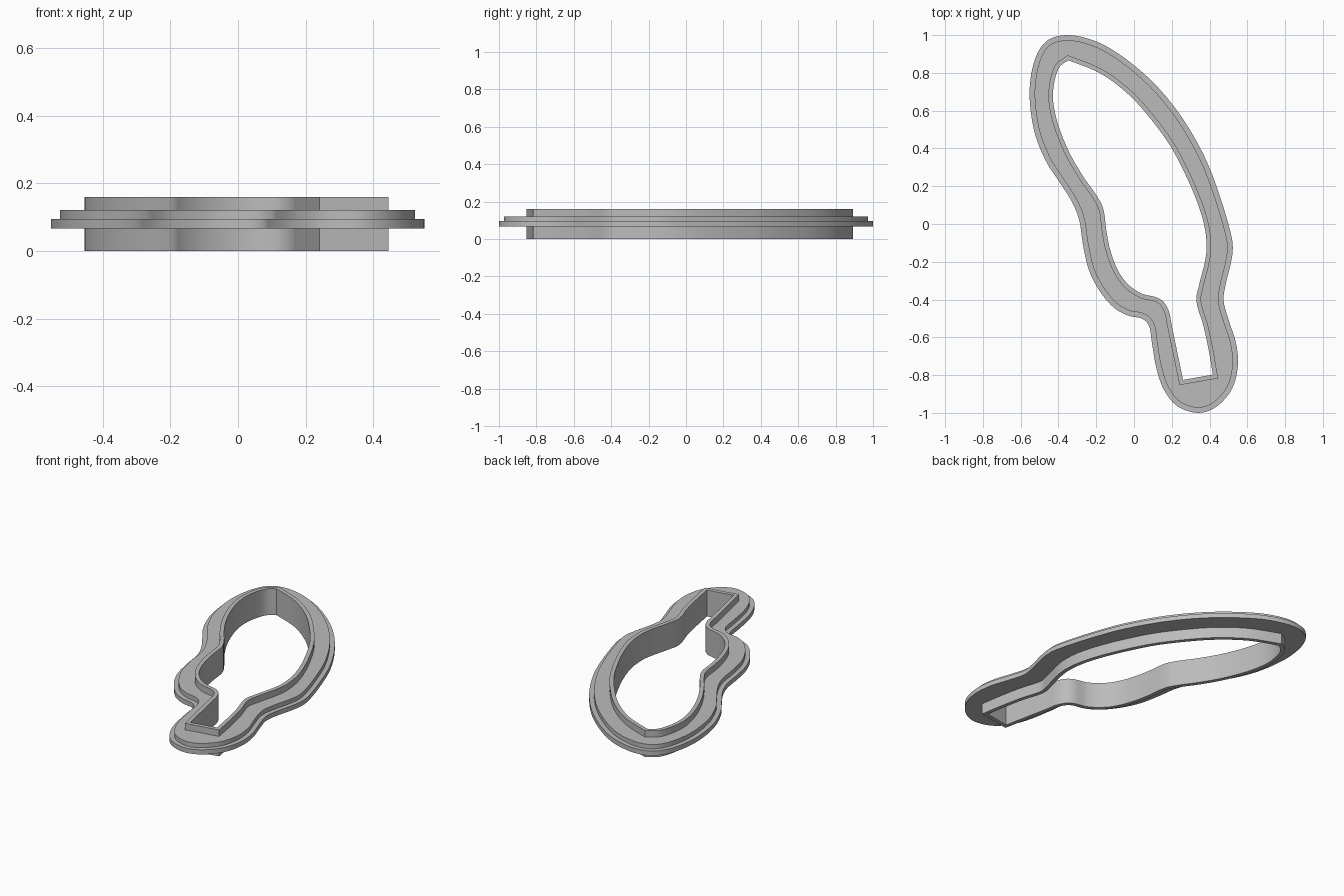
import bpy
from mathutils import Vector

cube = bpy.data.objects.get("Cube")
if cube:
    bpy.data.objects.remove(cube)

STEPS = 6  # segments between neighbouring outline points

# Outline of the wide rim
RIM = [(-.35, 1), (-.46, .97), (-.525, .87), (-.553, .7), (-.53, .5), (-.47, .34), (-.4, .23),
       (-.33, .12), (-.29, .02), (-.27, -.11), (-.24, -.24), (-.185, -.35), (-.11, -.44),
       (-.03, -.485), (.04, -.5), (.08, -.54), (.095, -.63), (.12, -.77), (.16, -.88),
       (.23, -.965), (.34, -1), (.44, -.965), (.52, -.87), (.55, -.75), (.54, -.63),
       (.505, -.52), (.475, -.41), (.485, -.32), (.51, -.22), (.523, -.13), (.51, -.04),
       (.46, .13), (.39, .32), (.295, .5), (.19, .65), (.07, .78), (-.08, .9), (-.21, .97)]

# Outline of the cutting wall: two smooth sides, meeting at the tip and the square base
WALL_LEFT = [(-.35, .893), (-.41, .85), (-.44, .78), (-.453, .69), (-.445, .6), (-.415, .49),
             (-.36, .36), (-.29, .24), (-.22, .14), (-.185, .07), (-.17, -.04), (-.15, -.14),
             (-.11, -.25), (-.05, -.335), (.03, -.39), (.12, -.415), (.16, -.465),
             (.18, -.56), (.241, -.853)]
WALL_RIGHT = [(.445, -.817), (.42, -.67), (.39, -.53), (.355, -.41), (.37, -.32), (.4, -.2),
              (.408, -.11), (.395, 0), (.355, .13), (.29, .28), (.21, .43), (.1, .58),
              (-.02, .71), (-.17, .82), (-.35, .893)]


def spline(points, closed):
    """Smooth curve through the points, without the last one."""
    p = [Vector(q) for q in points]
    n = len(p)
    pick = (lambda i: p[i % n]) if closed else (lambda i: p[max(0, min(n - 1, i))])
    out = []
    for i in range(n if closed else n - 1):
        a, b, c, d = (pick(i + k) for k in (-1, 0, 1, 2))
        for s in range(STEPS):
            t = s / STEPS
            out.append(b + t / 2 * ((c - a) + t * (2 * a - 5 * b + 4 * c - d)
                                    + t * t * (3 * (b - c) + d - a)))
    return out


def inset(loop, amount):
    """Mitred inward offset of a counter-clockwise loop."""
    out = []
    for i, p in enumerate(loop):
        u = (p - loop[i - 1]).normalized()
        v = (loop[(i + 1) % len(loop)] - p).normalized()
        n1, n2 = Vector((-u.y, u.x)), Vector((-v.y, v.x))
        out.append(p + (n1 + n2) * amount / (1 + n1.dot(n2)))
    return out


def ring(name, outer, inner, low, high, mat):
    """Flat band between two outlines, extruded from low to high."""
    curve = bpy.data.curves.new(name, "CURVE")
    curve.dimensions = "2D"
    curve.fill_mode = "BOTH"
    curve.extrude = (high - low) / 2
    for loop in (outer, inner):
        s = curve.splines.new("POLY")
        s.points.add(len(loop) - 1)
        for point, p in zip(s.points, loop):
            point.co = (p.x, p.y, 0, 1)
        s.use_cyclic_u = True
    curve.materials.append(mat)
    obj = bpy.data.objects.new(name, curve)
    obj.location.z = (low + high) / 2
    bpy.context.collection.objects.link(obj)
    bpy.ops.object.select_all(action="DESELECT")
    obj.select_set(True)
    bpy.context.view_layer.objects.active = obj
    bpy.ops.object.convert(target="MESH")
    bpy.ops.object.shade_smooth_by_angle()


grey = bpy.data.materials.new("plain grey")
grey.use_nodes = True
colour = (.5, .5, .5, 1)
grey.diffuse_color = colour
grey.node_tree.nodes["Principled BSDF"].inputs["Base Color"].default_value = colour

rim = spline(RIM, True)
# The base edge is straight, so its left corner closes the first side
wall = spline(WALL_LEFT, False) + [Vector(WALL_LEFT[-1])] + spline(WALL_RIGHT, False)
seat = inset(wall, .012)

ring("cutting_wall", wall, inset(wall, .024), 0, .16, grey)
ring("lower_rim", rim, seat, .067, .095, grey)
ring("upper_rim", inset(rim, .027), seat, .095, .121, grey)
